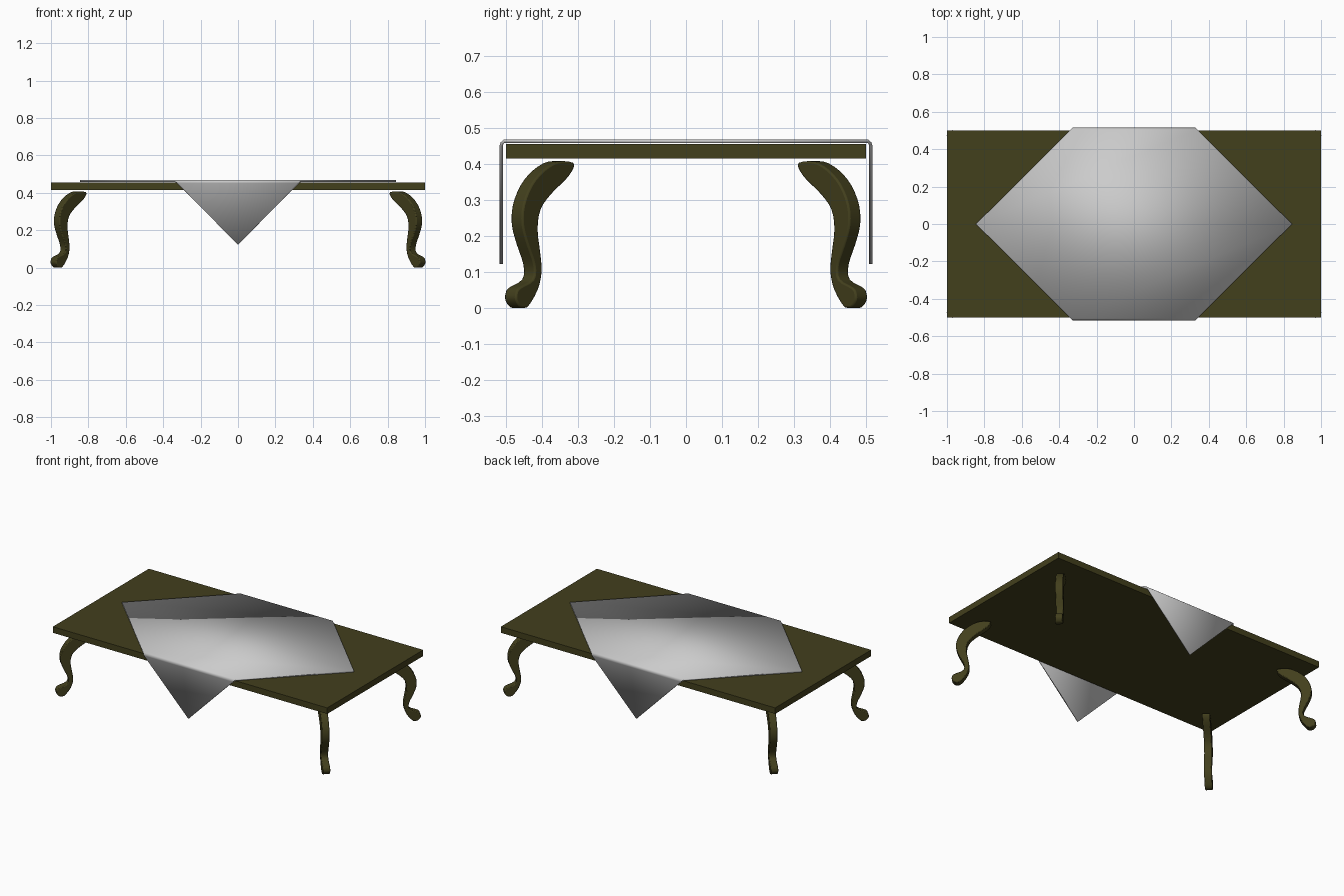
import bpy, bmesh, math
from mathutils import Vector

if "Cube" in bpy.data.objects:
    bpy.data.objects.remove(bpy.data.objects["Cube"])

wood = bpy.data.materials.new("dark_wood")
wood.diffuse_color = (0.055, 0.05, 0.012, 1)
wood.use_nodes = True
wood.node_tree.nodes["Principled BSDF"].inputs["Base Color"].default_value = wood.diffuse_color


def make_object(name, bm, mat=None):
    me = bpy.data.meshes.new(name)
    bm.to_mesh(me)
    bm.free()
    ob = bpy.data.objects.new(name, me)
    bpy.context.collection.objects.link(ob)
    if mat:
        me.materials.append(mat)
    return ob


def smooth(ob, angle):
    bpy.ops.object.select_all(action='DESELECT')
    ob.select_set(True)
    bpy.context.view_layer.objects.active = ob
    bpy.ops.object.shade_smooth_by_angle(angle=math.radians(angle))


def spline(pts, n):
    """Closed Catmull-Rom curve through the points."""
    out, k = [], len(pts)
    for i in range(k):
        a, b, c, d = (Vector(pts[(i + j) % k]) for j in (-1, 0, 1, 2))
        for s in range(n):
            t = s / n
            out.append(0.5 * (2 * b + (c - a) * t + (2 * a - 5 * b + 4 * c - d) * t * t
                              + (3 * b - a - 3 * c + d) * t ** 3))
    return out


# Table top
bm = bmesh.new()
bmesh.ops.create_cube(bm, size=1)
bmesh.ops.scale(bm, vec=(2, 1, 0.04), verts=bm.verts)
bmesh.ops.translate(bm, vec=(0, 0, 0.435), verts=bm.verts)
make_object("table_top", bm, wood)

# Cabriole legs: profile is (inset from table corner along x and y, height)
outer = [(.13, .406), (.09, .383), (.056, .342), (.034, .286), (.031, .23), (.045, .175),
         (.063, .12), (.060, .08), (.023, .057), (.014, .042), (.013, .022), (.026, .002)]
inner = [(.046, .002), (.074, .05), (.085, .10), (.082, .147), (.074, .217), (.082, .272),
         (.110, .314), (.152, .356), (.171, .383), (.173, .403)]
profile = [(d, max(z, 0.0)) for d, z in spline(outer + inner, 3)]
HALF = 0.023 / math.sqrt(2)

for sx, xname in ((-1, "left"), (1, "right")):
    for sy, yname in ((-1, "front"), (1, "back")):
        bm = bmesh.new()
        sides = []
        for w in (-HALF, HALF):
            sides.append([bm.verts.new((sx * (1 - d + w), sy * (0.5 - d - w), z))
                          for d, z in profile])
        n = len(profile)
        bm.faces.new(sides[0])
        bm.faces.new(sides[1][::-1])
        for i in range(n):
            j = (i + 1) % n
            bm.faces.new((sides[0][j], sides[0][i], sides[1][i], sides[1][j]))
        bmesh.ops.recalc_face_normals(bm, faces=bm.faces)
        leg = make_object(f"{yname}_{xname}_leg", bm, wood)
        bev = leg.modifiers.new("soft_edges", 'BEVEL')
        bev.width = 0.005
        bev.segments = 2
        bev.limit_method = 'ANGLE'
        bev.angle_limit = math.radians(60)
        smooth(leg, 40)

# Square cloth laid diagonally, two corners hanging: rows of (half width, y, z)
rows = [(0, -.517, .122), (.323, -.517, .451), (.329, -.514, .460), (.337, -.506, .467),
        (.845, 0, .467)]
rows += [(w, -y, z) for w, y, z in rows[-2::-1]]
bm = bmesh.new()
pairs = []
for w, y, z in rows:
    left = bm.verts.new((-w, y, z))
    pairs.append((left, bm.verts.new((w, y, z)) if w else left))
for (l0, r0), (l1, r1) in zip(pairs, pairs[1:]):
    bm.faces.new(list(dict.fromkeys((l0, r0, r1, l1))))
cloth = make_object("table_cloth", bm)
sol = cloth.modifiers.new("thickness", 'SOLIDIFY')
sol.thickness = 0.009
sol.offset = -1
smooth(cloth, 50)
